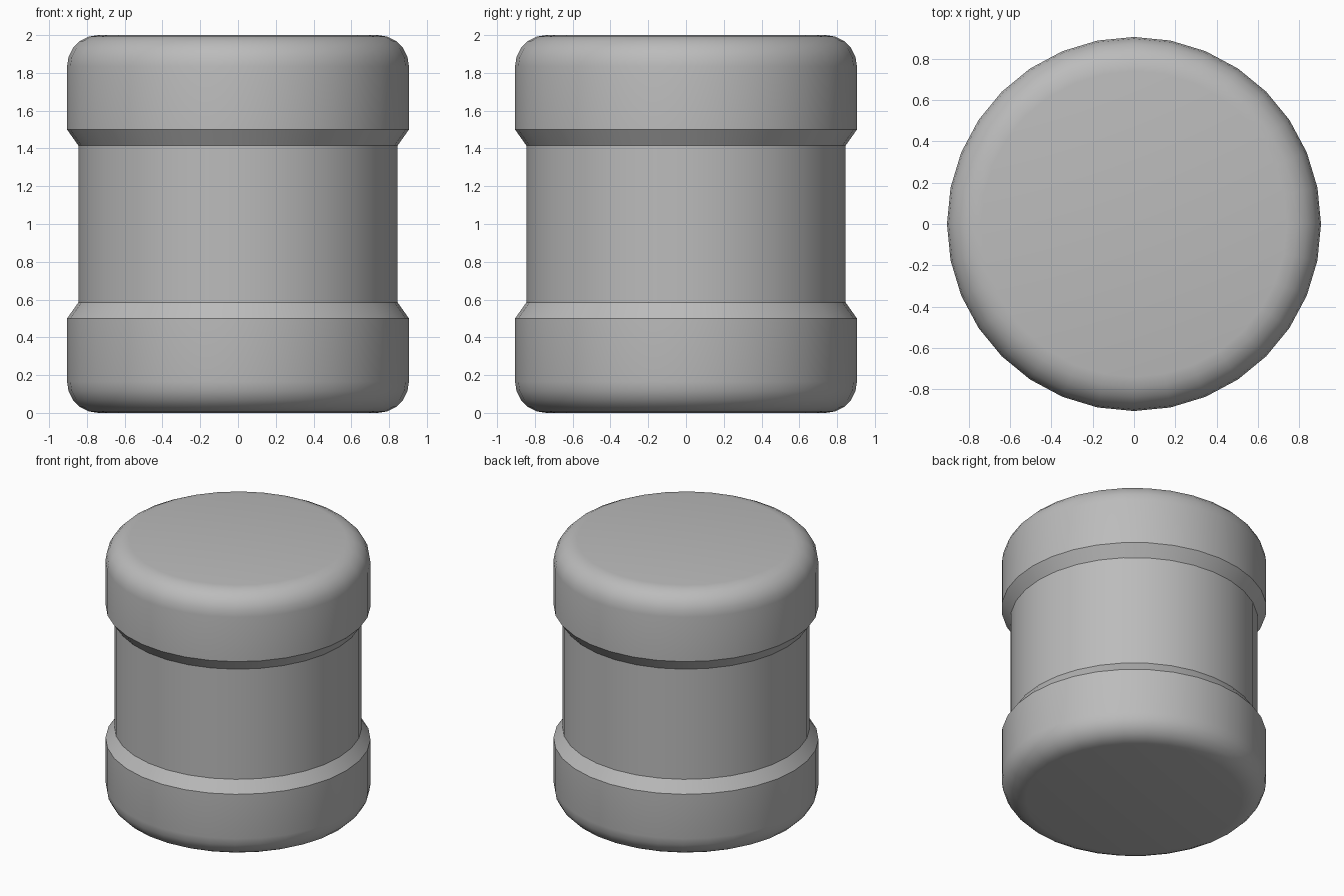
import bpy
import bmesh
from math import sin, cos, pi, radians

SIDES = 32
RIM, WAIST, ROUND = 0.905, 0.845, 0.165

cube = bpy.data.objects.get("Cube")
if cube:
    bpy.data.objects.remove(cube, do_unlink=True)

# Plain grey finish
grey = bpy.data.materials.new("plain_grey")
grey.use_nodes = True
colour = (0.5, 0.5, 0.5, 1)
grey.diffuse_color = colour
grey.node_tree.nodes["Principled BSDF"].inputs["Base Color"].default_value = colour

# Lower half profile: rounded bottom corner, rim, sloped shoulder, waist
STEPS = 5
lower = []
for i in range(STEPS + 1):
    a = i / STEPS * pi / 2
    lower.append((RIM - ROUND + ROUND * sin(a), ROUND - ROUND * cos(a)))
lower += [(RIM, 0.5), (WAIST, 0.585)]
profile = lower + [(r, 2 - z) for r, z in reversed(lower)]

# Turn the profile into a closed barrel
bm = bmesh.new()
rings = [[bm.verts.new((r * cos(2 * pi * k / SIDES), r * sin(2 * pi * k / SIDES), z))
          for k in range(SIDES)] for r, z in profile]
for low, high in zip(rings, rings[1:]):
    for k in range(SIDES):
        n = (k + 1) % SIDES
        bm.faces.new((low[k], low[n], high[n], high[k]))
bm.faces.new(rings[0][::-1])
bm.faces.new(rings[-1])

mesh = bpy.data.meshes.new("barrel_body")
bm.to_mesh(mesh)
bm.free()
mesh.materials.append(grey)
body = bpy.data.objects.new("barrel_body", mesh)
bpy.context.collection.objects.link(body)

# Smooth sides, sharp shoulders
bpy.ops.object.select_all(action='DESELECT')
body.select_set(True)
bpy.context.view_layer.objects.active = body
bpy.ops.object.shade_smooth_by_angle(angle=radians(30))
